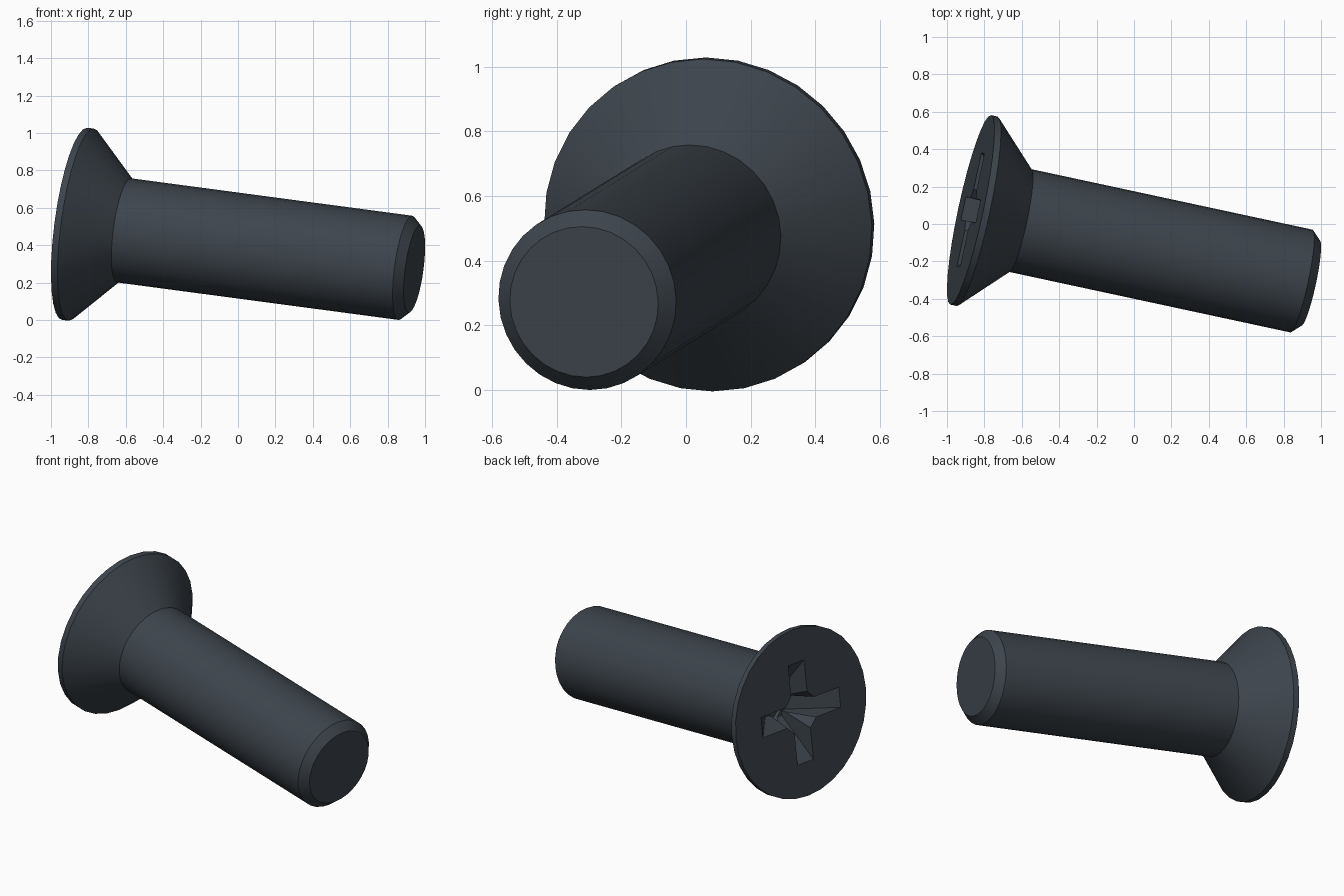
import bpy, bmesh, math
from mathutils import Vector, Matrix

cube = bpy.data.objects.get("Cube")
if cube:
    bpy.data.objects.remove(cube, do_unlink=True)

# Tilted frame: local z runs from the head face down to the tip
axis = Vector((0.9695, -0.2086, -0.129)).normalized()
side = Vector((-axis.y, axis.x, 0)).normalized()
frame = Matrix((side, axis.cross(side), axis)).transposed().to_4x4()
frame.translation = (-0.873, 0.0755, 0.5145)

steel = bpy.data.materials.new("dark_steel")
colour = (0.046, 0.058, 0.072, 1)
steel.diffuse_color = colour
steel.use_nodes = True
steel.node_tree.nodes["Principled BSDF"].inputs["Base Color"].default_value = colour


def add_object(name, bm):
    bmesh.ops.recalc_face_normals(bm, faces=bm.faces)
    mesh = bpy.data.meshes.new(name)
    bm.to_mesh(mesh)
    bm.free()
    mesh.materials.append(steel)
    obj = bpy.data.objects.new(name, mesh)
    bpy.context.collection.objects.link(obj)
    obj.matrix_world = frame
    return obj


def lathe(name, profile, steps=32):
    bm = bmesh.new()
    verts = [bm.verts.new((r, 0, z)) for r, z in profile]
    edges = [bm.edges.new(pair) for pair in zip(verts, verts[1:])]
    bmesh.ops.spin(bm, geom=verts + edges, cent=(0, 0, 0), axis=(0, 0, 1),
                   angle=math.tau, steps=steps)
    bmesh.ops.remove_doubles(bm, verts=bm.verts, dist=0.0005)
    bmesh.ops.holes_fill(bm, edges=[e for e in bm.edges if e.is_boundary])
    return add_object(name, bm)


def tapered_cutter(name, top, bottom, depth, turn=0):
    """Four-sided block, shrinking from the head face down to its floor."""
    bm = bmesh.new()
    lip = 0.05
    grow = lip / depth
    high = [t + (t - b) * grow for t, b in zip(top, bottom)]
    rings = []
    for (hx, hy), z in ((high, -lip), (bottom, depth)):
        corners = [(hx, hy), (-hx, hy), (-hx, -hy), (hx, -hy)]
        rings.append([bm.verts.new((x, y, z)) for x, y in corners])
    for ring in rings:
        bm.faces.new(ring)
    for i in range(4):
        j = (i + 1) % 4
        bm.faces.new((rings[0][i], rings[0][j], rings[1][j], rings[1][i]))
    bm.transform(Matrix.Rotation(turn, 4, 'Z'))
    obj = add_object(name, bm)
    obj.hide_render = True
    return obj


# Countersunk head, plain shank and chamfered tip
screw = lathe("screw_body", [(0.518, 0), (0.518, 0.036), (0.281, 0.273),
                             (0.281, 1.824), (0.2345, 1.873)])

# Cross recess: two tapering slots and a central square well
cutters = [
    tapered_cutter("slot_cutter_a", (0.31, 0.063), (0.08, 0.05), 0.23),
    tapered_cutter("slot_cutter_b", (0.31, 0.063), (0.08, 0.05), 0.23, math.pi / 2),
    tapered_cutter("well_cutter", (0.125, 0.125), (0.06, 0.06), 0.25, math.pi / 4),
]
bpy.context.view_layer.update()
bpy.ops.object.select_all(action='DESELECT')
bpy.context.view_layer.objects.active = screw
screw.select_set(True)
for cutter in cutters:
    cut = screw.modifiers.new(cutter.name, 'BOOLEAN')
    cut.operation = 'DIFFERENCE'
    cut.solver = 'EXACT'
    cut.object = cutter
    bpy.ops.object.modifier_apply(modifier=cut.name)
for cutter in cutters:
    bpy.data.objects.remove(cutter, do_unlink=True)

bpy.ops.object.shade_smooth_by_angle(angle=math.radians(30))
